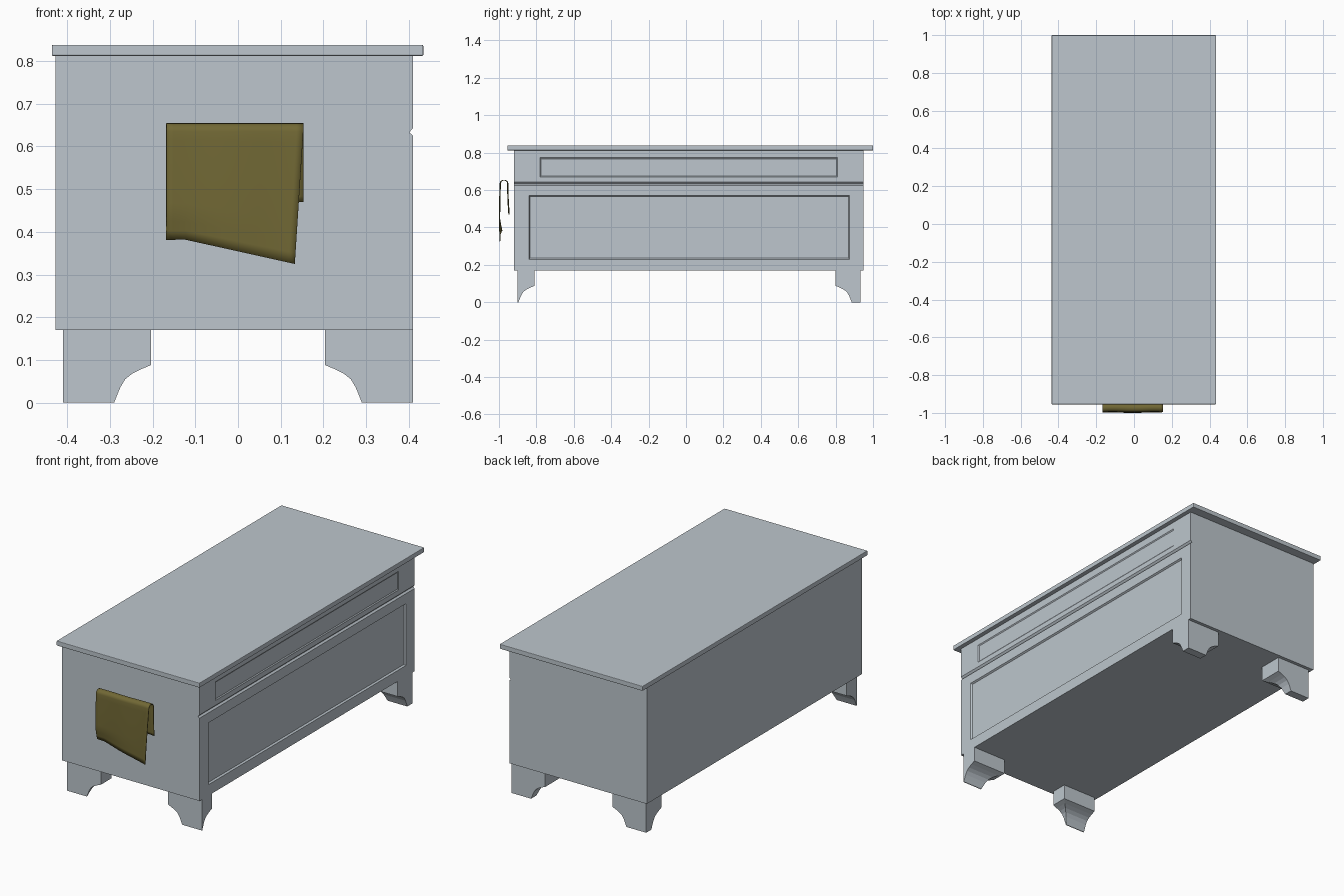
import bpy, bmesh, math
from mathutils import Vector

cube = bpy.data.objects.get("Cube")
if cube:
    bpy.data.objects.remove(cube, do_unlink=True)


def make_material(name, rgb):
    mat = bpy.data.materials.new(name)
    mat.use_nodes = True
    color = (*rgb, 1.0)
    mat.diffuse_color = color
    mat.node_tree.nodes["Principled BSDF"].inputs["Base Color"].default_value = color
    return mat


paint = make_material("pale blue grey paint", (0.51, 0.565, 0.61))
cloth = make_material("olive cloth", (0.165, 0.138, 0.035))


def finish(bm, name, mat):
    bmesh.ops.recalc_face_normals(bm, faces=bm.faces)
    mesh = bpy.data.meshes.new(name)
    bm.to_mesh(mesh)
    bm.free()
    mesh.materials.append(mat)
    obj = bpy.data.objects.new(name, mesh)
    bpy.context.collection.objects.link(obj)
    return obj


def loft(bm, rings):
    """Skin closed rings of equal length and cap both ends."""
    loops = [[bm.verts.new(p) for p in ring] for ring in rings]
    n = len(loops[0])
    for a, b in zip(loops, loops[1:]):
        for i in range(n):
            j = (i + 1) % n
            bm.faces.new((a[i], a[j], b[j], b[i]))
    bm.faces.new(loops[0])
    bm.faces.new(loops[-1])


def rect(x0, x1, y0, y1, z):
    return [(x0, y0, z), (x1, y0, z), (x1, y1, z), (x0, y1, z)]


def sink_panel(bm, x, y0, y1, z0, z1, depth):
    """Cut a rectangle into the side facing +x and press it in."""
    cuts = [((0, 1, 0), y0), ((0, 1, 0), y1), ((0, 0, 1), z0), ((0, 0, 1), z1)]
    mid = Vector((x, (y0 + y1) / 2, (z0 + z1) / 2))

    def panel_face():
        hits = [f for f in bm.faces if f.normal.x > 0.99
                and min(v.co.y for v in f.verts) < mid.y < max(v.co.y for v in f.verts)
                and min(v.co.z for v in f.verts) < mid.z < max(v.co.z for v in f.verts)]
        return hits[0]

    for normal, offset in cuts:
        f = panel_face()
        bmesh.ops.bisect_plane(bm, geom=[f, *f.edges, *f.verts],
                               plane_co=Vector(normal) * offset, plane_no=normal)
        bm.normal_update()
    bmesh.ops.inset_region(bm, faces=[panel_face()], thickness=0.008, depth=-depth)
    bm.normal_update()


# Chest body: grooved section drawn out along y, with two sunken panels
bm = bmesh.new()
section = [(-0.427, 0.17), (0.41, 0.17), (0.41, 0.625), (0.401, 0.633),
           (0.41, 0.643), (0.41, 0.812), (-0.427, 0.812)]
loft(bm, [[(x, y, z) for x, z in section] for y in (-0.92, 0.95)])
bmesh.ops.recalc_face_normals(bm, faces=bm.faces)
sink_panel(bm, 0.41, -0.84, 0.875, 0.23, 0.57, 0.009)
sink_panel(bm, 0.41, -0.78, 0.81, 0.67, 0.773, 0.004)
finish(bm, "chest_body", paint)

# Lid
bm = bmesh.new()
loft(bm, [rect(-0.436, 0.434, -0.955, 1.0, z) for z in (0.812, 0.838)])
lid = finish(bm, "lid", paint)
edge = lid.modifiers.new("soft edge", 'BEVEL')
edge.width = 0.003
edge.segments = 2

# Bracket feet: z level with how far the inner faces step back
curve = [(0.17, 0), (0.088, 0), (0.078, 0.024), (0.068, 0.044), (0.055, 0.06),
         (0.037, 0.071), (0.018, 0.079), (0, 0.086)]


def foot(name, sx, y_out, y_in):
    sy = 1 if y_out > y_in else -1
    bm = bmesh.new()
    loft(bm, [rect(sx * 0.41, sx * (0.204 + step), y_out, y_in + sy * step, z)
              for z, step in curve])
    finish(bm, name, paint)


for side, sx in (("right", -1), ("left", 1)):
    foot("front_foot_" + side, sx, -0.9, -0.81)
    foot("back_foot_" + side, sx, 0.932, 0.8)

# Cloth: a sheet folded over a rail, hanging lower on the outside
COLS, DROP, ARC = 20, 12, 8
TOP, Y_IN, Y_OUT = 0.635, -0.953, -0.993


def cloth_point(u, row):
    right = 0.153
    if row < DROP:                                  # inner flap
        t = 1 - row / DROP
        z = TOP - t * (0.165 - 0.02 * (1 - u))
        y = Y_IN + 0.006 * t * t
    elif row <= DROP + ARC:                         # fold
        a = math.pi * (row - DROP) / ARC
        z = TOP + 0.018 * math.sin(a)
        y = (Y_IN + Y_OUT) / 2 + (Y_IN - Y_OUT) / 2 * math.cos(a)
    else:                                           # outer flap
        t = (row - DROP - ARC) / DROP
        low = 0.382 - 0.057 * max(0, u - 0.15) / 0.85
        z = TOP + t * (low - TOP)
        right -= 0.02 * t
        curl = max(0, t - 0.75) / 0.25
        y = Y_OUT - 0.004 * math.sin(math.pi * t * 0.7) + 0.013 * curl * (1 - u) ** 2
    y += 0.0015 * math.sin(u * 9)
    return (-0.168 + u * (right + 0.168), y, z)


bm = bmesh.new()
rows = [[bm.verts.new(cloth_point(c / COLS, r)) for c in range(COLS + 1)]
        for r in range(2 * DROP + ARC + 1)]
for a, b in zip(rows, rows[1:]):
    for i in range(COLS):
        bm.faces.new((a[i], a[i + 1], b[i + 1], b[i]))
towel = finish(bm, "hanging_cloth", cloth)
thick = towel.modifiers.new("thickness", 'SOLIDIFY')
thick.thickness = 0.004
thick.offset = 0
bpy.ops.object.select_all(action='DESELECT')
towel.select_set(True)
bpy.context.view_layer.objects.active = towel
bpy.ops.object.shade_smooth_by_angle(angle=math.radians(40))
